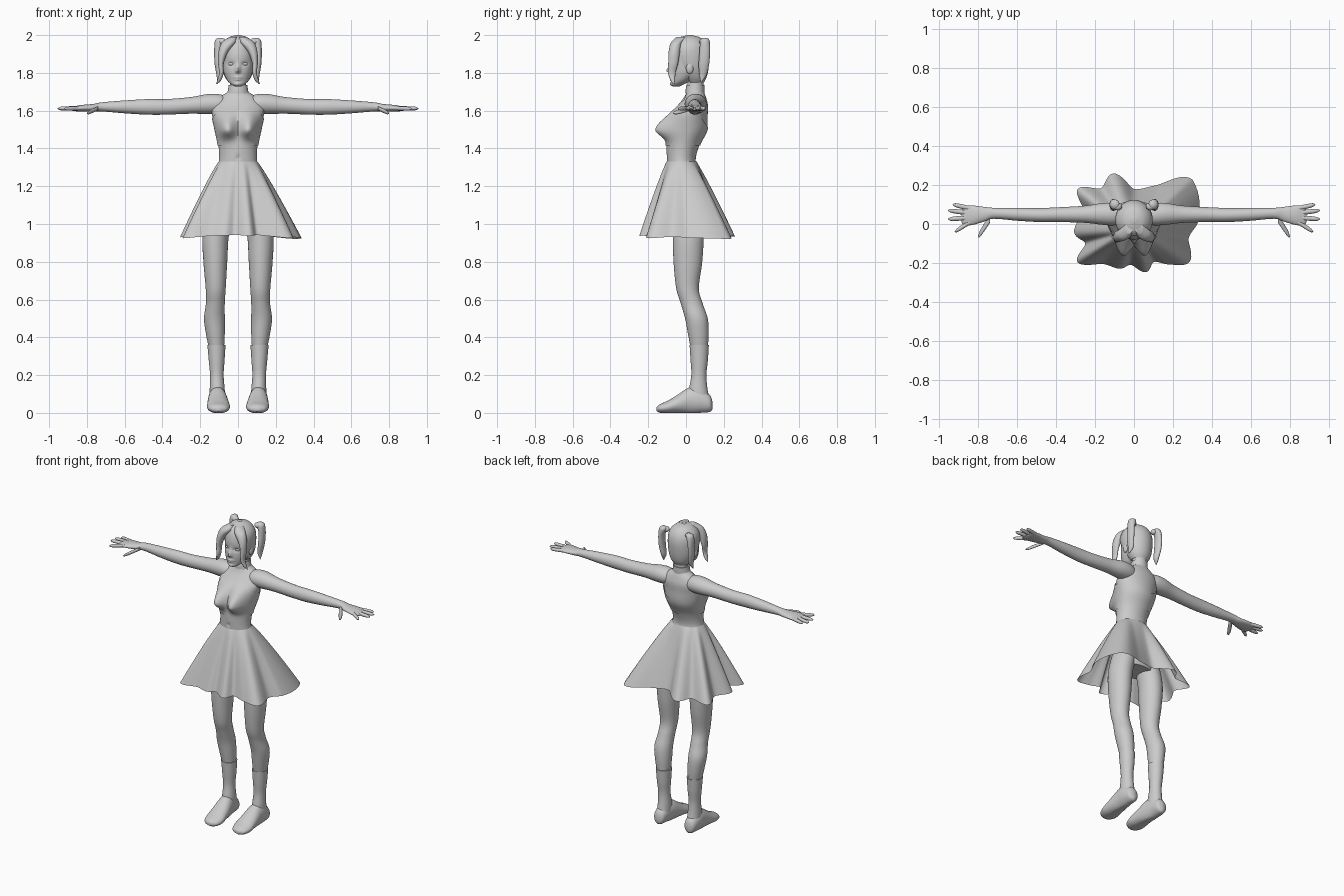
import bpy
import bmesh
import math
from mathutils import Vector

default_cube = bpy.data.objects.get("Cube")
if default_cube:
    bpy.data.objects.remove(default_cube, do_unlink=True)

clay = bpy.data.materials.new("light_grey_clay")
clay.use_nodes = True
clay.diffuse_color = (.6, .6, .6, 1)
clay.node_tree.nodes["Principled BSDF"].inputs["Base Color"].default_value = clay.diffuse_color


def interpolate(keys, steps):
    """Pass a smooth curve through the key rows."""
    rows = []
    last = len(keys) - 1
    for index in range(last):
        before, start = keys[max(index - 1, 0)], keys[index]
        end, after = keys[index + 1], keys[min(index + 2, last)]
        for step in range(steps):
            u = step / steps
            rows.append([b + u / 2 * (c - a + u * (2 * a - 5 * b + 4 * c - d + u * (3 * (b - c) + d - a)))
                         for a, b, c, d in zip(before, start, end, after)])
    rows.append(list(keys[-1]))
    return rows


def finish(name, mesh_data, mirrored=False):
    """Turn a bmesh into a smooth shaded object, optionally mirrored."""
    bmesh.ops.recalc_face_normals(mesh_data, faces=mesh_data.faces)
    mesh = bpy.data.meshes.new(name)
    mesh_data.to_mesh(mesh)
    mesh_data.free()
    mesh.materials.append(clay)
    part = bpy.data.objects.new(name, mesh)
    bpy.context.collection.objects.link(part)
    bpy.ops.object.select_all(action='DESELECT')
    part.select_set(True)
    bpy.context.view_layer.objects.active = part
    bpy.ops.object.shade_smooth_by_angle(angle=math.radians(50))
    if mirrored:
        part.modifiers.new("mirror", 'MIRROR').use_mirror_merge = False
    return part


def skin(rings, capped=True):
    """Bridge closed rings of points with quads."""
    mesh_data = bmesh.new()
    loops = [[mesh_data.verts.new(point) for point in ring] for ring in rings]
    for lower, upper in zip(loops, loops[1:]):
        for i in range(len(lower)):
            mesh_data.faces.new((lower[i - 1], lower[i], upper[i], upper[i - 1]))
    if capped:
        mesh_data.faces.new(loops[0])
        mesh_data.faces.new(loops[-1])
    return mesh_data


def loft(name, keys, axis='z', segments=32, steps=6, mirrored=False,
         bumps=(), pad=0, cuts=(), floor=False):
    """Elliptical rings: position, two centre values, two radii."""
    rings = []
    for along, a, b, radius_a, radius_b in interpolate(keys, steps):
        ring = []
        for i in range(segments):
            angle = math.tau * i / segments
            p = a + (max(radius_a, .001) + pad) * math.cos(angle)
            q = b + (max(radius_b, .001) + pad) * math.sin(angle)
            front = math.sqrt(max(0, -math.sin(angle)))
            push = 0
            for x, z, height, width, above, below in bumps:
                spread = above if along > z else below
                push += height * front * math.exp(-((abs(p) - x) / width) ** 2 - ((along - z) / spread) ** 2)
            point = {'x': (along, p, q), 'y': (p, along, q), 'z': (p, q - push, along)}[axis]
            if floor:
                point = (point[0], point[1], max(point[2], 0))
            ring.append(point)
        rings.append(ring)
    mesh_data = skin(rings, capped=not cuts)
    for place, normal in cuts:
        geometry = mesh_data.verts[:] + mesh_data.edges[:] + mesh_data.faces[:]
        bmesh.ops.bisect_plane(mesh_data, geom=geometry, plane_co=place,
                               plane_no=normal, clear_outer=True)
    return finish(name, mesh_data, mirrored)


def ball(name, place, size):
    """Mirrored pair of scaled spheres."""
    mesh_data = bmesh.new()
    bmesh.ops.create_uvsphere(mesh_data, u_segments=20, v_segments=12, radius=1)
    for vert in mesh_data.verts:
        vert.co = Vector(p + s * c for p, s, c in zip(place, size, vert.co))
    return finish(name, mesh_data, mirrored=True)


# Torso with neck, bust and navel
torso_keys = [
    (1, 0, .01, .12, .08), (1.1, 0, .01, .15, .1), (1.2, 0, 0, .14, .1),
    (1.3, 0, -.02, .11, .08), (1.35, 0, -.025, .1, .077), (1.42, 0, -.015, .104, .087),
    (1.5, 0, .01, .12, .1), (1.58, 0, .02, .137, .095), (1.63, 0, .04, .135, .076),
    (1.67, 0, .05, .1, .056), (1.7, 0, .05, .055, .045), (1.73, 0, .05, .044, .043),
    (1.79, 0, .055, .042, .04)]
bust = (.062, 1.5, .085, .05, .07, .045)
navel = (0, 1.35, -.01, .008, .01, .01)
loft("torso", torso_keys, segments=80, bumps=[bust, navel])

# Halter top: hem, sloped back opening and both armholes
loft("halter_top", torso_keys, segments=80, steps=8, bumps=[bust], pad=.005, cuts=[
    ((0, 0, 1.415), (0, 0, -1)),
    ((0, .11, 1.52), (0, .16, .11)),
    ((.04, 0, 1.69), (1, 0, .75)),
    ((-.04, 0, 1.69), (-1, 0, .75))])
loft("collar", [(1.69, 0, .047, .058, .05), (1.71, 0, .048, .053, .05),
                (1.735, 0, .05, .05, .048)])

# Flared skirt with irregular folds: hem angle and hem radius
hem = [(0, .325), (30, .37), (42, .36), (60, .23), (90, .18), (112, .28), (133, .25),
       (148, .34), (165, .27), (188, .31), (202, .27), (214, .35), (232, .26), (253, .24),
       (266, .21), (284, .255), (298, .22), (312, .28), (326, .345), (345, .29), (360, .325)]
hem_points = interpolate(hem, 8)[:-1]
skirt_rings = []
for level in range(25):
    t = level / 24
    flare = t ** .9
    ring = []
    for degrees, radius in hem_points:
        angle = math.radians(degrees)
        x = (1 - flare) * .103 * math.cos(angle) + flare * radius * math.cos(angle)
        y = (1 - flare) * (.081 * math.sin(angle) - .023) + flare * radius * math.sin(angle)
        ring.append((x, y, 1.33 - t * (.36 + .13 * radius)))
    skirt_rings.append(ring)
finish("skirt", skin(skirt_rings, capped=False))

# Legs, socks and feet
loft("leg", [(1.1, .08, .01, .07, .08), (.95, .117, .012, .07, .082), (.8, .12, .01, .063, .076),
             (.66, .118, .008, .053, .06), (.58, .12, .03, .05, .058), (.5, .125, .055, .055, .06),
             (.42, .12, .065, .05, .055), (.34, .114, .07, .04, .045)], mirrored=True)
loft("sock", [(.36, .114, .07, .048, .051), (.28, .113, .07, .042, .046),
              (.2, .112, .068, .036, .04), (.12, .11, .065, .04, .05),
              (.05, .11, .07, .042, .06)], mirrored=True)
loft("foot", [(.14, .112, .04, .01, .02), (.125, .112, .05, .035, .045), (.07, .112, .065, .045, .065),
              (.02, .108, .066, .05, .07), (-.05, .105, .045, .058, .047), (-.1, .103, .03, .06, .033),
              (-.14, .103, .023, .045, .022), (-.156, .103, .02, .015, .01)],
     axis='y', mirrored=True, floor=True)

# Arms with palms, then spread fingers
loft("arm", [(.05, .05, 1.63, .04, .04), (.1, .05, 1.635, .056, .052), (.16, .052, 1.635, .056, .053),
             (.25, .05, 1.628, .044, .044), (.38, .048, 1.62, .038, .041), (.48, .046, 1.62, .036, .041),
             (.6, .05, 1.62, .033, .034), (.72, .055, 1.62, .028, .024), (.77, .05, 1.615, .038, .02),
             (.83, .045, 1.613, .05, .017), (.87, .042, 1.61, .048, .012), (.885, .04, 1.61, .03, .006)],
     axis='x', mirrored=True)
fingers = {"little_finger": (.84, .08, .93, .1, 1.61), "ring_finger": (.85, .057, .955, .07, 1.61),
           "middle_finger": (.85, .032, .955, .025, 1.612), "index_finger": (.84, .01, .92, -.04, 1.61),
           "thumb": (.74, .025, .8, -.065, 1.585)}
for name, (x, y, tip_x, tip_y, tip_z) in fingers.items():
    width = .02 if name == "thumb" else .012
    keys = []
    for t, scale in ((0, 1), (.5, 1), (.85, .8), (1, .1)):
        keys.append((x + t * (tip_x - x), y + t * (tip_y - y),
                     1.613 + t * (tip_z - 1.613), width * scale, .011 * scale))
    loft(name, keys, axis='x', segments=14, steps=4, mirrored=True)

# Head with nose, eye sockets, lips and chin
loft("head", [(1.727, 0, -.05, .015, .015), (1.737, 0, -.047, .033, .03), (1.76, 0, -.025, .056, .053),
              (1.8, 0, 0, .075, .082), (1.85, 0, .015, .084, .094), (1.9, 0, .02, .087, .098),
              (1.95, 0, .02, .078, .083), (1.985, 0, .02, .045, .05), (1.993, 0, .02, .01, .01)],
     segments=96, steps=10, bumps=[
         (0, 1.81, .022, .012, .03, .009), (.035, 1.847, -.009, .018, .012, .012),
         (0, 1.776, .008, .02, .006, .006), (0, 1.764, .007, .017, .006, .006),
         (0, 1.74, .007, .018, .012, .012)])
ball("eye", (.035, -.053, 1.847), (.017, .016, .011))
ball("ear", (.083, .02, 1.825), (.012, .02, .03))

# Hair cap, parted fringe and pigtails
loft("hair_cap", [(1.75, 0, .05, .05, .045), (1.78, 0, .045, .07, .065), (1.83, 0, .03, .089, .09),
                  (1.9, 0, .021, .096, .102), (1.95, 0, .02, .087, .09), (1.985, 0, .02, .055, .06),
                  (2, 0, .02, .012, .012)], segments=64,
     cuts=[((0, -.06, 1.97), (0, -.19, -.07))])
loft("fringe_lock", [(1.99, .025, -.02, .02, .03), (1.96, .05, -.05, .036, .03),
                     (1.91, .078, -.062, .025, .03), (1.85, .09, -.068, .015, .026),
                     (1.8, .088, -.075, .012, .02), (1.76, .1, -.07, .01, .012),
                     (1.74, .115, -.065, .002, .002)], segments=20, mirrored=True)
loft("pigtail", [(1.985, .095, .1, .012, .012), (1.97, .098, .1, .024, .025),
                 (1.92, .108, .1, .018, .028), (1.85, .107, .095, .017, .028),
                 (1.79, .1, .09, .014, .02), (1.75, .108, .08, .002, .002)],
     segments=20, mirrored=True)
ball("hair_tie", (.083, .09, 1.965), (.022, .02, .018))
